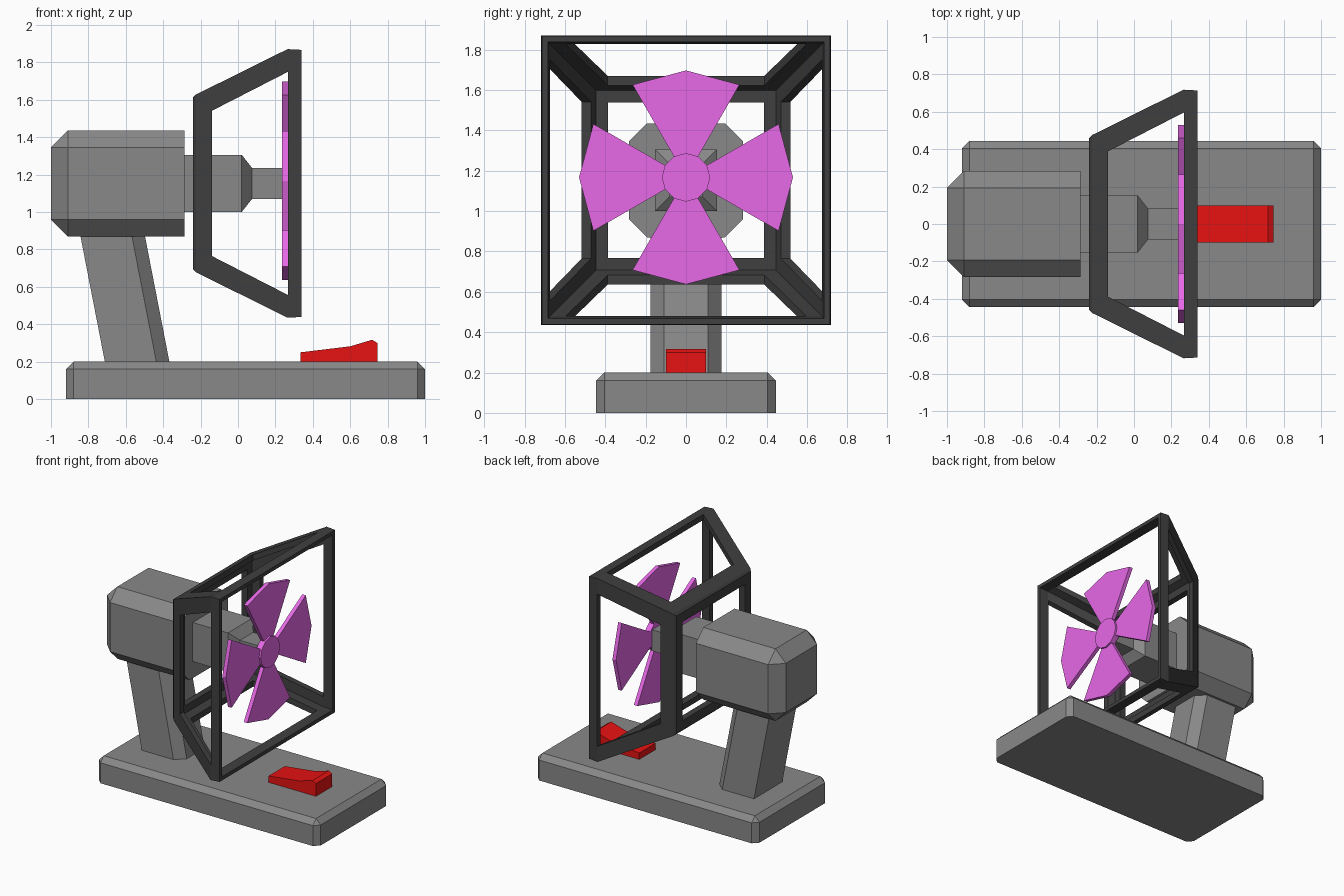
import bpy, bmesh
from math import cos, sin, radians

cube = bpy.data.objects.get("Cube")
if cube:
    bpy.data.objects.remove(cube, do_unlink=True)


def material(name, r, g, b):
    m = bpy.data.materials.new(name)
    m.use_nodes = True
    m.diffuse_color = (r, g, b, 1)
    m.node_tree.nodes["Principled BSDF"].inputs["Base Color"].default_value = (r, g, b, 1)
    return m


GREY = material("body grey", 0.25, 0.25, 0.25)
DARK = material("cage dark grey", 0.05, 0.05, 0.05)
PURPLE = material("fan purple", 0.8, 0.14, 0.8)
RED = material("switch red", 0.8, 0.006, 0.006)

AXIS_Z = 1.167   # fan axis height
CAGE_Z = 1.153   # cage centre height


def finish(name, bm, mat):
    bmesh.ops.recalc_face_normals(bm, faces=bm.faces[:])
    mesh = bpy.data.meshes.new(name)
    bm.to_mesh(mesh)
    bm.free()
    mesh.materials.append(mat)
    obj = bpy.data.objects.new(name, mesh)
    bpy.context.collection.objects.link(obj)
    return obj


def add_loft(bm, rings):
    """Closed solid through rings of equal point count."""
    vs = [[bm.verts.new(p) for p in ring] for ring in rings]
    n = len(vs[0])
    for a, b in zip(vs, vs[1:]):
        for i in range(n):
            j = (i + 1) % n
            bm.faces.new((a[i], a[j], b[j], b[i]))
    bm.faces.new(vs[0][::-1])
    bm.faces.new(vs[-1])


def loft(name, rings, mat):
    bm = bmesh.new()
    add_loft(bm, rings)
    return finish(name, bm, mat)


def square(x, h, z):
    return [(x, -h, z - h), (x, h, z - h), (x, h, z + h), (x, -h, z + h)]


def chamfered_box(name, lo, hi, width, keep_sharp, mat):
    bm = bmesh.new()
    add_loft(bm, [[(x, y, z) for x, y in ((lo[0], lo[1]), (hi[0], lo[1]),
                                          (hi[0], hi[1]), (lo[0], hi[1]))]
                  for z in (lo[2], hi[2])])
    edges = [e for e in bm.edges if not all(keep_sharp(v.co) for v in e.verts)]
    bmesh.ops.bevel(bm, geom=edges, offset=width, segments=1,
                    affect='EDGES', offset_type='OFFSET')
    return finish(name, bm, mat)


# Base plate and motor housing
chamfered_box("base", (-0.92, -0.445, 0), (1.0, 0.445, 0.2), 0.04,
              lambda c: c.z < 0.01, GREY)
chamfered_box("motor_housing", (-1.0, -0.283, 0.87), (-0.285, 0.283, 1.435), 0.09,
              lambda c: c.x > -0.3, GREY)

# Leaning neck with chamfered front edges
section = [(-0.71, -0.175), (-0.435, -0.175), (-0.365, -0.11),
           (-0.365, 0.11), (-0.435, 0.175), (-0.71, 0.175)]
loft("neck", [[(x + s, y, z) for x, y in section]
              for s, z in ((0, 0.19), (-0.136, 0.89))], GREY)

# Square drive shaft, stepping down towards the fan
shaft = [(-0.29, 0.153), (0.02, 0.153), (0.075, 0.083), (0.24, 0.083)]
loft("drive_shaft", [square(x, h, 1.153) for x, h in shaft], GREY)


# Fan: hub and four flat blades
def polar(x, r, deg):
    a = radians(deg)
    return (x, r * cos(a), AXIS_Z + r * sin(a))


loft("fan_hub", [[polar(x, 0.12, 30 * k) for k in range(12)]
                 for x in (0.235, 0.28)], PURPLE)
bm = bmesh.new()
for turn in range(0, 360, 90):
    outline = [(0.115, -30), (0.53, -30), (0.53, 0), (0.53, 30), (0.115, 30), (0.115, 0)]
    add_loft(bm, [[polar(x, r, a + turn) for r, a in outline] for x in (0.235, 0.266)])
finish("fan_blades", bm, PURPLE)

# Cage: hollow flared shell, open at the front
profile = [(-0.24, 0.46), (-0.225, 0.475), (0.265, 0.718), (0.34, 0.714),
           (0.34, 0.685), (0.27, 0.675), (-0.19, 0.445)]
cage = loft("cage", [square(x, h, CAGE_Z) for x, h in profile], DARK)

# Window cutters through the sides, top and bottom, and back
window = [(-0.14, -0.388), (0.268, -0.597), (0.268, 0.597), (-0.14, 0.388)]
cutters = [
    loft("side_cutter", [[(x, y, CAGE_Z + t) for x, t in window] for y in (-1, 1)], DARK),
    loft("top_cutter", [[(x, t, CAGE_Z + z) for x, t in window] for z in (-1, 1)], DARK),
    loft("back_cutter", [square(x, 0.386, CAGE_Z) for x in (-0.4, -0.165)], DARK),
]
bpy.context.view_layer.objects.active = cage
for cutter in cutters:
    cutter.hide_render = True
    mod = cage.modifiers.new("window", 'BOOLEAN')
    mod.operation = 'DIFFERENCE'
    mod.solver = 'EXACT'
    mod.object = cutter
    bpy.ops.object.modifier_apply(modifier=mod.name)
    bpy.data.objects.remove(cutter, do_unlink=True)

# Rocker switch on the base
rocker = [(0.335, 0.19), (0.745, 0.19), (0.745, 0.3), (0.717, 0.317), (0.6, 0.282), (0.335, 0.25)]
loft("switch", [[(x, y, z) for x, z in rocker] for y in (-0.1, 0.1)], RED)
